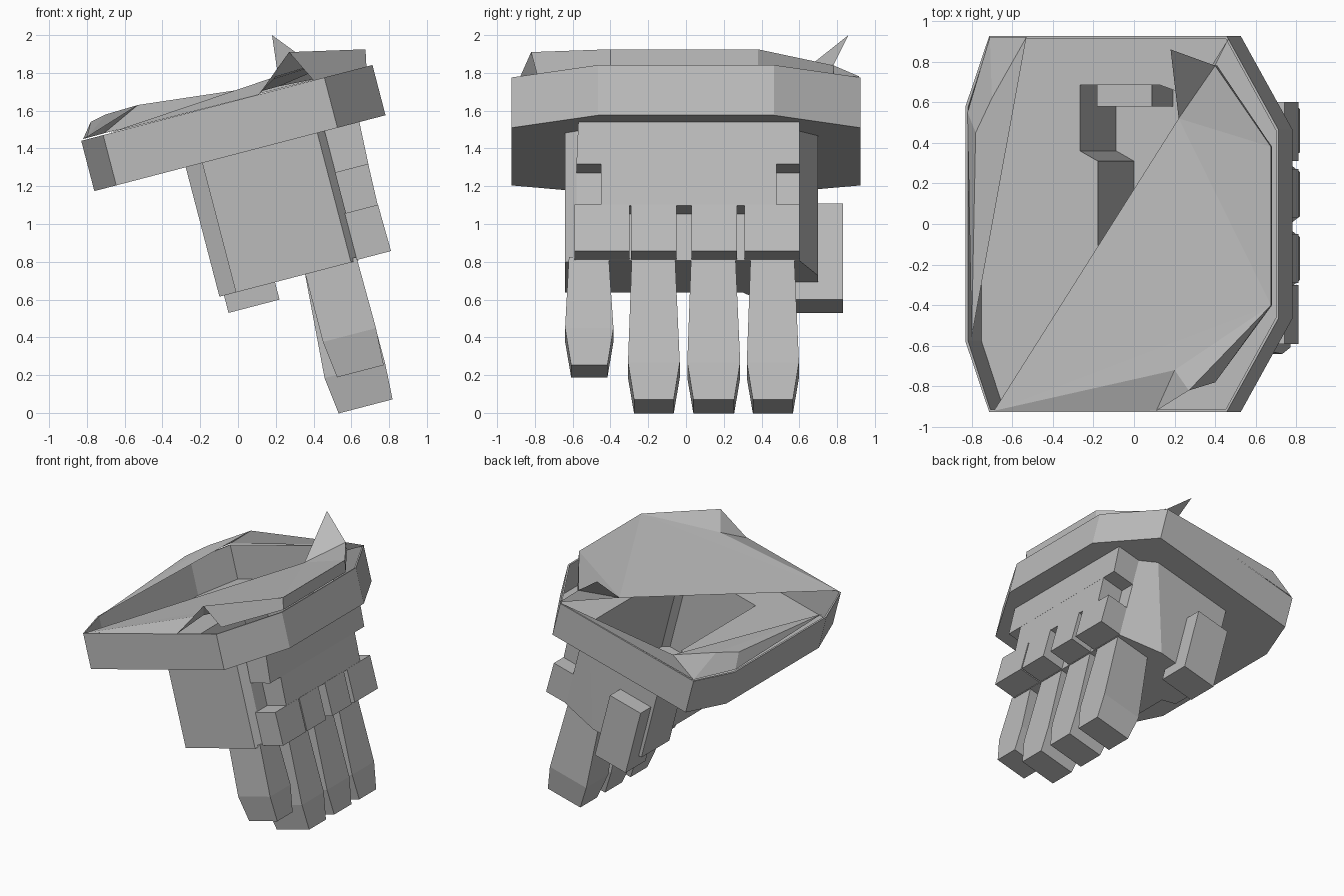
import bpy, bmesh, math
from mathutils import Matrix

if "Cube" in bpy.data.objects:
    bpy.data.objects.remove(bpy.data.objects["Cube"])

TILT = Matrix.Rotation(math.radians(-14.6), 4, 'Y')   # whole hand leans forward
grey = bpy.data.materials.new("plain grey")
grey.diffuse_color = (0.5, 0.5, 0.5, 1)
grey.use_nodes = True
grey.node_tree.nodes["Principled BSDF"].inputs["Base Color"].default_value = grey.diffuse_color


def finish(name, bm, tilt=True):
    if tilt:
        bm.transform(TILT)
    me = bpy.data.meshes.new(name)
    bm.to_mesh(me)
    bm.free()
    me.materials.append(grey)
    ob = bpy.data.objects.new(name, me)
    bpy.context.collection.objects.link(ob)
    return ob


def loft(name, rings):
    """Closed solid through rings of equal point count."""
    bm = bmesh.new()
    vs = [[bm.verts.new(p) for p in r] for r in rings]
    n = len(vs[0])
    for a, b in zip(vs, vs[1:]):
        for i in range(n):
            j = (i + 1) % n
            bm.faces.new((a[i], a[j], b[j], b[i]))
    bm.faces.new(vs[0][::-1])
    bm.faces.new(vs[-1])
    bmesh.ops.recalc_face_normals(bm, faces=bm.faces)
    return finish(name, bm)


def block(name, *sections):
    """Each section: height, u0, u1, y0, y1 in the tilted frame."""
    return loft(name, [[(u0, y0, w), (u1, y0, w), (u1, y1, w), (u0, y1, w)]
                       for w, u0, u1, y0, y1 in sections])


def sheet(name, pts, faces):
    bm = bmesh.new()
    vs = [bm.verts.new(p) for p in pts]
    for f in faces:
        bm.faces.new([vs[i] for i in f])
    return finish(name, bm, False)


def cut(ob, cutter):
    m = ob.modifiers.new("cavity", 'BOOLEAN')
    m.operation = 'DIFFERENCE'
    m.solver = 'EXACT'
    m.object = cutter


# hollow octagonal wrist cuff
def octagon(w, t):
    half = [(-0.44 + t, 0.58 - t / 2), (-0.32 + t / 2, 0.925 - t),
            (0.89 - t / 2, 0.925 - t), (1.153 - t, 0.465 - t / 2)]
    return [(u, y, w) for u, y in half] + [(u, -y, w) for u, y in half[::-1]]


cuff = loft("wrist_cuff", [octagon(1.328, 0), octagon(1.603, 0),
                           octagon(1.603, 0.012), octagon(1.34, 0.012)])


# hollow palm, thicker on the thumb side
def palm_outline(w):
    side = 0.72 if w > 1 else 0.5
    return [(0.15, -0.64, w), (0.78, -0.64, w), (0.82, -0.58, w), (0.82, 0.60, w),
            (side, 0.70, w), (0.06, 0.70, w), (0.06, 0.35, w), (0.15, 0.30, w)]


def cavity_outline(w):
    return [(0.165, -0.62, w), (0.76, -0.62, w), (0.80, -0.57, w), (0.80, 0.57, w),
            (0.48, 0.685, w), (0.075, 0.685, w), (0.075, 0.36, w), (0.165, 0.31, w)]


palm = loft("palm", [palm_outline(0.62), palm_outline(1.335)])
cavity = loft("cavity_cutter", [cavity_outline(0.635), cavity_outline(1.5)])
cavity.hide_render = True
cavity.hide_viewport = True
cut(cuff, cavity)
cut(palm, cavity)

# back of the hand: wide plate, then a narrower one
block("hand_back_upper", (1.10, 0.80, 1.0, -0.58, 0.60), (1.328, 0.80, 1.01, -0.57, 0.60))
block("hand_back_lower", (0.875, 0.80, 0.993, -0.45, 0.48), (1.12, 0.80, 1.0, -0.45, 0.48))

# knuckles
for i, (a, b) in enumerate([(-0.59, -0.30), (-0.29, -0.05), (0.03, 0.27), (0.31, 0.60)]):
    block(f"knuckle_{i + 1}", (0.625, 0.80, 1.0, a, b), (0.88, 0.80, 0.995, a, b))

# fingers: centre y, widest half width, tip height
for i, (y, h, tip) in enumerate([(-0.512, 0.128, 0.05), (-0.17, 0.137, -0.137),
                                 (0.147, 0.14, -0.137), (0.46, 0.138, -0.137)]):
    back = 0.49 if i else 0.53
    block(f"finger_{i + 1}",
          (tip, back + 0.025, 0.81, y - h + 0.032, y + h - 0.032),
          (tip + 0.2, back, 0.82, y - h, y + h),
          (0.64, 0.53, 0.815, y - h + 0.02, y + h - 0.025))

# thumb
block("thumb", (0.525, 0.085, 0.364, 0.58, 0.83), (1.05, 0.085, 0.364, 0.58, 0.83))

# folded sheet covering part of the cuff opening
A, H, D, E = (-0.69, -0.92, 1.48), (0.47, 0.92, 1.78), (0.675, 0.38, 1.925), (0.675, -0.4, 1.925)
F, G, S = (0.27, -0.82, 1.91), (0.11, -0.92, 1.685), (0.18, 0.86, 2.0)
B, C, P = (0.22, 0.52, 1.73), (0.40, 0.78, 1.84), (0.20, -0.72, 1.78)
sheet("cuff_cover", [A, H, D, E, F, G, S, B, C, P],
      [(0, 5, 9), (5, 4, 9), (9, 4, 3), (0, 9, 3), (0, 3, 7), (7, 3, 2), (7, 2, 8),
       (7, 8, 1), (7, 8, 6)])

# raised rim on the high side of the cuff
sheet("high_rim", [F, E, D, C, (0.40, -0.78, 1.76), (0.68, -0.4, 1.83),
                   (0.68, 0.38, 1.83), (0.41, 0.78, 1.76)],
      [(4, 5, 1, 0), (5, 6, 2, 1), (6, 7, 3, 2)])

# raised lip along the low side and the back of the cuff
sheet("low_lip", [(-0.80, -0.56, 1.46), (-0.82, 0.55, 1.45), (-0.71, 0.92, 1.48),
                  (-0.78, 0.45, 1.54), (-0.53, 0.92, 1.63), (0.47, 0.92, 1.78),
                  (-0.70, 0.62, 1.58)],
      [(0, 3, 1), (1, 3, 6, 2), (2, 6, 4), (0, 6, 3), (0, 4, 6), (2, 4, 5)])
